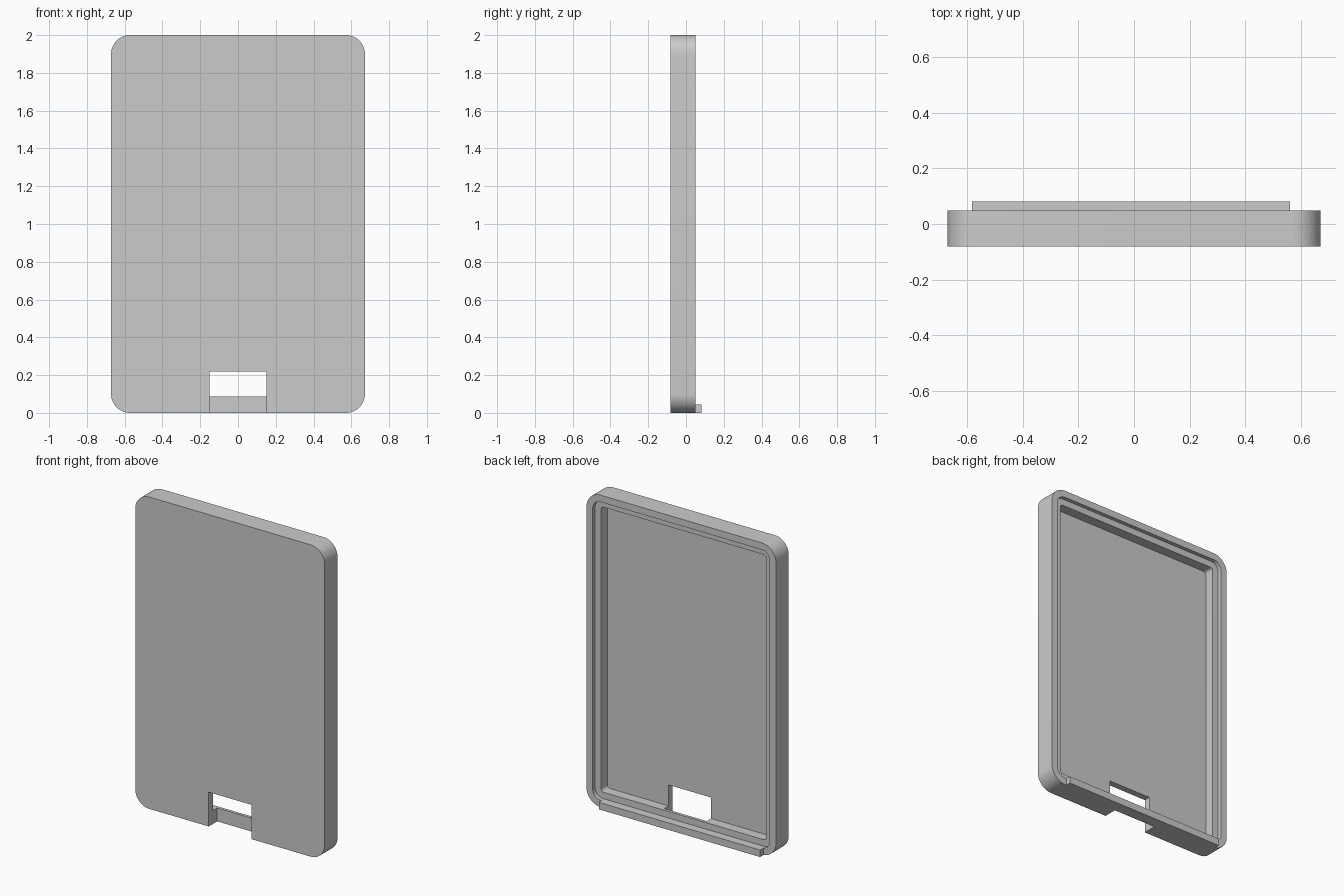
import bpy, bmesh
from math import sin, cos, pi

default = bpy.data.objects.get("Cube")
if default:
    bpy.data.objects.remove(default, do_unlink=True)

HALF_W, HEIGHT, RADIUS = 0.672, 2.0, 0.1
FRONT, BACK, REAR = -0.081, 0.049, 0.081
RIM, LEDGE = 0.044, 0.086          # insets of rim and ledge edges
LEDGE_Y, FLOOR_Y = 0.024, -0.04    # depths of ledge and cavity floor

grey = bpy.data.materials.new("light_grey")
grey.use_nodes = True
grey.diffuse_color = (0.6, 0.6, 0.6, 1)
grey.node_tree.nodes["Principled BSDF"].inputs["Base Color"].default_value = (0.6, 0.6, 0.6, 1)


def make_object(name, bm):
    bmesh.ops.recalc_face_normals(bm, faces=bm.faces)
    mesh = bpy.data.meshes.new(name)
    bm.to_mesh(mesh)
    bm.free()
    mesh.materials.append(grey)
    obj = bpy.data.objects.new(name, mesh)
    bpy.context.collection.objects.link(obj)
    return obj


def box(name, low, high):
    bm = bmesh.new()
    bmesh.ops.create_cube(bm, size=1)
    for v in bm.verts:
        v.co = [(a + b) / 2 + c * (b - a) for a, b, c in zip(low, high, v.co)]
    return make_object(name, bm)


def rounded_ring(bm, inset, y, steps=12):
    """Rounded rectangle outline, set in from the outer edge."""
    r = max(RADIUS - inset, 0.02)
    cx, cz = HALF_W - inset - r, HEIGHT / 2 - inset - r
    ring = []
    for corner, (sx, sz) in enumerate([(1, 1), (-1, 1), (-1, -1), (1, -1)]):
        for i in range(steps + 1):
            a = (corner + i / steps) * pi / 2
            ring.append(bm.verts.new((sx * cx + r * cos(a), y,
                                      HEIGHT / 2 + sz * cz + r * sin(a))))
    return ring


# Tray: front plate, outer wall, rim, stepped ledge and cavity floor
bm = bmesh.new()
rings = [rounded_ring(bm, inset, y) for inset, y in
         [(0, FRONT), (0, BACK), (RIM, BACK), (RIM, LEDGE_Y),
          (LEDGE, LEDGE_Y), (LEDGE, FLOOR_Y)]]
for a, b in zip(rings, rings[1:]):
    for i in range(len(a)):
        j = (i + 1) % len(a)
        bm.faces.new((a[i], a[j], b[j], b[i]))
bm.faces.new(rings[0])
bm.faces.new(rings[-1])
tray = make_object("tray", bm)

# Notch through the plate and the front part of the bottom wall
cutter = box("notch_cutter", (-0.151, -0.2, -0.1), (0.151, 0.005, 0.22))
cutter.hide_render = True
cut = tray.modifiers.new("notch", "BOOLEAN")
cut.operation = "DIFFERENCE"
cut.solver = "EXACT"
cut.object = cutter
bpy.ops.object.select_all(action="DESELECT")
bpy.context.view_layer.objects.active = tray
tray.select_set(True)
bpy.ops.object.modifier_apply(modifier=cut.name)
bpy.data.objects.remove(cutter, do_unlink=True)
bpy.ops.object.shade_smooth_by_angle(angle=pi / 6)

# Lip along the bottom of the back
box("bottom_lip", (-0.583, BACK, 0), (0.562, REAR, 0.045))
